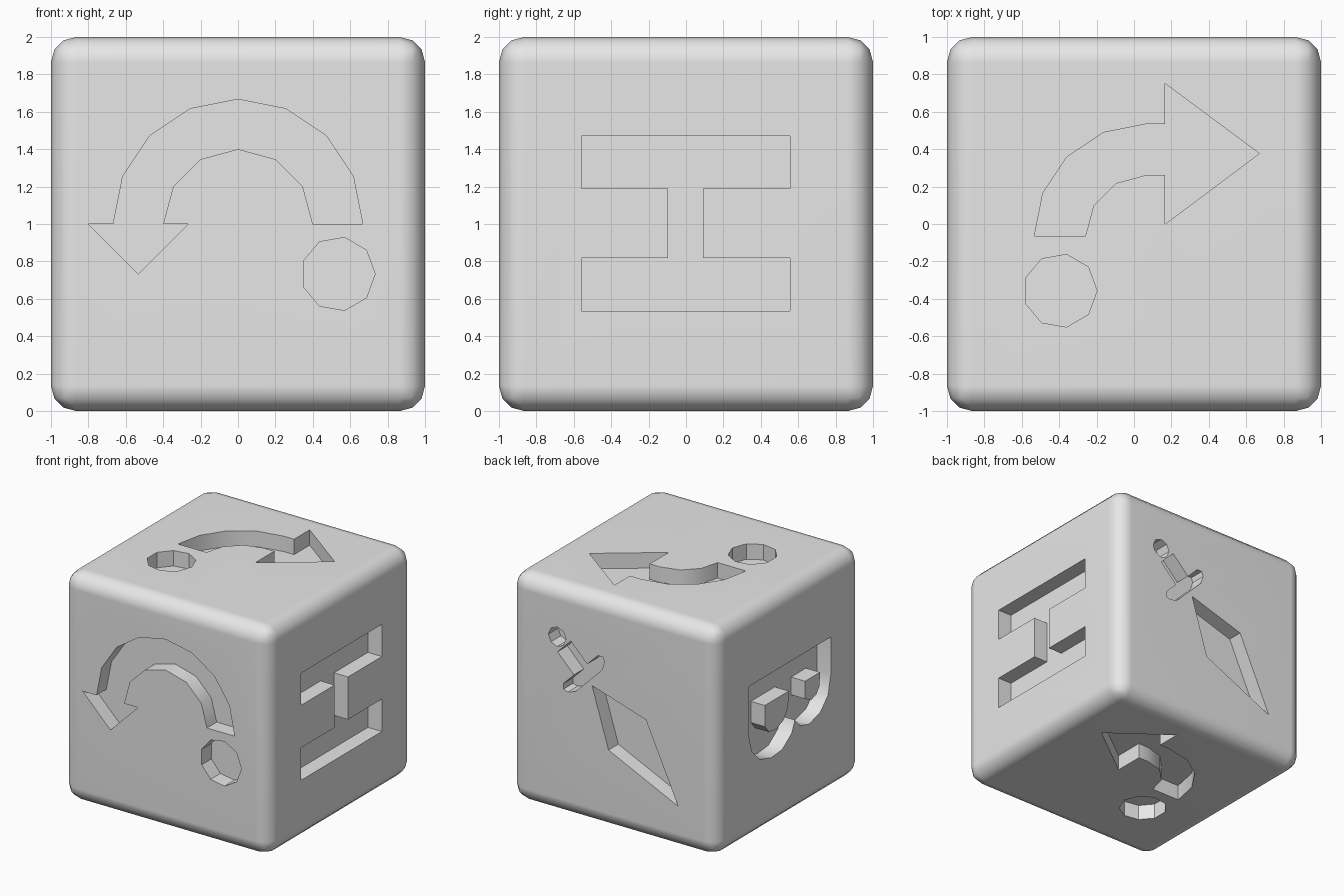
import bpy, bmesh
from math import cos, sin, radians, sqrt
from mathutils import Vector, Matrix

old = bpy.data.objects.get("Cube")
if old:
    bpy.data.objects.remove(old, do_unlink=True)

DEPTH = 0.135
CENTRE = Vector((0, 0, 1))

# Each side: its own right, up and outward directions
SIDES = {
    "front": ((1, 0, 0), (0, 0, 1), (0, -1, 0)),
    "right": ((0, 1, 0), (0, 0, 1), (1, 0, 0)),
    "back": ((-1, 0, 0), (0, 0, 1), (0, 1, 0)),
    "left": ((0, -1, 0), (0, 0, 1), (-1, 0, 0)),
    "top": ((1, 0, 0), (0, 1, 0), (0, 0, 1)),
    "bottom": ((1, 0, 0), (0, 1, 0), (0, 0, -1)),
}

grey = bpy.data.materials.new("plain_grey")
grey.use_nodes = True
grey.diffuse_color = (0.8, 0.8, 0.8, 1)
grey.node_tree.nodes["Principled BSDF"].inputs["Base Color"].default_value = (0.8, 0.8, 0.8, 1)


def add_object(name, bm):
    bmesh.ops.recalc_face_normals(bm, faces=bm.faces)
    mesh = bpy.data.meshes.new(name)
    bm.to_mesh(mesh)
    bm.free()
    mesh.materials.append(grey)
    obj = bpy.data.objects.new(name, mesh)
    bpy.context.collection.objects.link(obj)
    return obj


def prism(name, side, outline, inner=1 - DEPTH, outer=1.1):
    """Extrude a flat outline through the surface of one side."""
    u, v, n = (Vector(d) for d in SIDES[side])
    bm = bmesh.new()
    face = bm.faces.new([bm.verts.new(CENTRE + u * a + v * b + n * inner) for a, b in outline])
    moved = bmesh.ops.extrude_face_region(bm, geom=[face])["geom"]
    bmesh.ops.translate(bm, vec=n * (outer - inner),
                        verts=[e for e in moved if isinstance(e, bmesh.types.BMVert)])
    return add_object(name, bm)


def activate(obj):
    bpy.ops.object.select_all(action="DESELECT")
    obj.select_set(True)
    bpy.context.view_layer.objects.active = obj


def subtract(target, cutter):
    activate(target)
    mod = target.modifiers.new("cut", "BOOLEAN")
    mod.operation = "DIFFERENCE"
    mod.solver = "EXACT"
    mod.object = cutter
    bpy.ops.object.modifier_apply(modifier=mod.name)
    bpy.data.objects.remove(cutter, do_unlink=True)


def arc(cx, cy, r, start, end, steps):
    angles = [radians(start + (end - start) * i / steps) for i in range(steps + 1)]
    return [(cx + r * cos(a), cy + r * sin(a)) for a in angles]


def disc(cx, cy, r, sides=9):
    return arc(cx, cy, r, 0, 360, sides)[:-1]


def diagonal(points):
    """Turn (along, across) points onto the falling diagonal."""
    k = 1 / sqrt(2)
    return [((t + w) * k, (w - t) * k) for t, w in points]


def mirrored(half):
    return half + [(t, -w) for t, w in reversed(half) if w]


# Rounded cube body
bm = bmesh.new()
bmesh.ops.create_cube(bm, size=2, matrix=Matrix.Translation(CENTRE))
body = add_object("engraved_cube", bm)
activate(body)
bevel = body.modifiers.new("round", "BEVEL")
bevel.width = 0.135
bevel.segments = 3
bpy.ops.object.modifier_apply(modifier=bevel.name)

# Front: half-turn arrow and dot
half_turn = (arc(0, 0, 0.667, 0, 180, 8)
             + [(-0.8, 0), (-0.533, -0.267), (-0.267, 0)]
             + arc(0, 0, 0.4, 180, 0, 6))
subtract(body, prism("half_turn_arrow", "front", half_turn))
subtract(body, prism("front_dot", "front", disc(0.535, -0.267, 0.198)))

# Top and bottom: quarter-turn arrow and dot
quarter_turn = (arc(0.067, -0.065, 0.6, 180, 90, 4)
                + [(0.167, 0.535), (0.167, 0.75), (0.67, 0.377), (0.167, 0), (0.167, 0.262)]
                + arc(0.067, -0.065, 0.327, 90, 180, 3))
for side in ("top", "bottom"):
    subtract(body, prism(side + "_arrow", side, quarter_turn))
    subtract(body, prism(side + "_dot", side, disc(-0.395, -0.357, 0.197)))

# Right: two bars joined by a web
beam = [(-0.56, 0.47), (0.557, 0.47), (0.557, 0.19), (0.09, 0.19), (0.09, -0.182), (0.557, -0.182),
        (0.557, -0.465), (-0.56, -0.465), (-0.56, -0.182), (-0.095, -0.182), (-0.095, 0.19), (-0.56, 0.19)]
subtract(body, prism("beam", "right", beam))

# Left: double-lobed groove with two raised islands
lobes = [(-0.56, 0.355), (0.57, 0.355), (0.57, 0.03), (0.53, -0.14), (0.42, -0.25), (0.27, -0.29),
         (0.15, -0.26), (0.075, -0.18), (0.03, -0.28), (-0.1, -0.37), (-0.25, -0.385),
         (-0.41, -0.34), (-0.52, -0.23), (-0.56, -0.08)]
island_large = [(-0.34, 0.105), (-0.01, 0.105), (-0.02, -0.03), (-0.08, -0.12), (-0.18, -0.16),
                (-0.28, -0.15), (-0.34, -0.08)]
island_small = [(0.215, 0.105), (0.42, 0.105), (0.415, -0.01), (0.37, -0.07), (0.3, -0.09), (0.215, -0.05)]
groove = prism("lobes", "left", lobes)
for island in (island_large, island_small):
    subtract(groove, prism("island", "left", island, 0.8, 1.2))
subtract(body, groove)

# Back: dagger with pommel, grip, guard and blade
dagger = {
    "pommel": disc(-0.77, 0, 0.085, 8),
    "grip": mirrored([(-0.675, 0.09), (-0.44, 0.09)]),
    "guard": mirrored([(-0.45, 0.235), (-0.415, 0.27), (-0.375, 0.25), (-0.34, 0.18)]),
    "blade": mirrored([(-0.293, 0), (0.187, 0.255), (0.882, 0)]),
}
for part, outline in dagger.items():
    subtract(body, prism(part, "back", diagonal(outline)))

# Soft bevels, crisp engraved edges
activate(body)
bpy.ops.object.shade_smooth_by_angle(angle=radians(35))
weighted = body.modifiers.new("even_shading", "WEIGHTED_NORMAL")
weighted.keep_sharp = True
